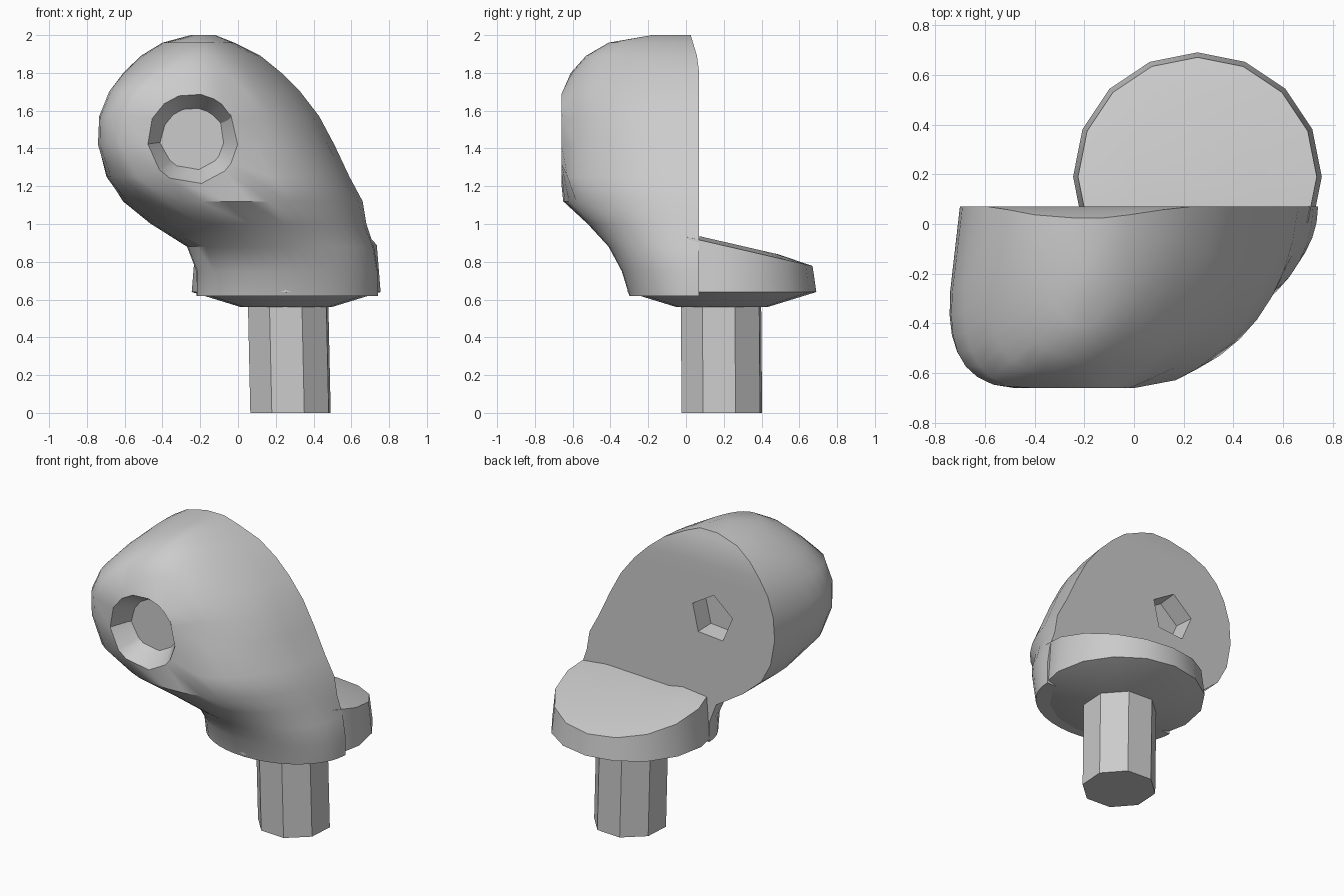
import bpy
import bmesh
from math import sin, cos, pi, copysign, hypot

cube = bpy.data.objects.get("Cube")
if cube:
    bpy.data.objects.remove(cube)

grey = bpy.data.materials.new("plain grey")
grey.use_nodes = True
grey.diffuse_color = (0.6, 0.6, 0.6, 1)
grey.node_tree.nodes["Principled BSDF"].inputs["Base Color"].default_value = (0.6, 0.6, 0.6, 1)


def loft(name, rings):
    """Closed solid through a list of equally long point rings."""
    bm = bmesh.new()
    loops = [[bm.verts.new(p) for p in ring] for ring in rings]
    n = len(loops[0])
    for low, high in zip(loops, loops[1:]):
        for i in range(n):
            j = (i + 1) % n
            bm.faces.new((low[i], low[j], high[j], high[i]))
    bm.faces.new(loops[0][::-1])
    bm.faces.new(loops[-1])
    bmesh.ops.recalc_face_normals(bm, faces=bm.faces)
    mesh = bpy.data.meshes.new(name)
    bm.to_mesh(mesh)
    bm.free()
    mesh.materials.append(grey)
    obj = bpy.data.objects.new(name, mesh)
    bpy.context.collection.objects.link(obj)
    return obj


def circle(x, y, z, r, n, turn=0.0):
    return [(x + r * cos(2 * pi * i / n + turn), y + r * sin(2 * pi * i / n + turn), z)
            for i in range(n)]


def smooth(obj, angle):
    bpy.ops.object.select_all(action='DESELECT')
    obj.select_set(True)
    bpy.context.view_layer.objects.active = obj
    bpy.ops.object.shade_smooth_by_angle(angle=angle)


# Head: flat-backed sections, each (height, left, right, front, squareness, lean)
SECTIONS = [
    (0.62, -0.22, 0.74, -0.30, 2.0, 0.0),
    (0.75, -0.22, 0.74, -0.34, 2.0, 0.0),
    (0.88, -0.27, 0.72, -0.41, 2.0, 0.0),
    (1.00, -0.46, 0.68, -0.52, 2.1, 0.05),
    (1.12, -0.60, 0.66, -0.65, 2.3, 0.10),
    (1.25, -0.67, 0.59, -0.69, 2.7, 0.16),
    (1.42, -0.70, 0.51, -0.67, 3.0, 0.19),
    (1.57, -0.69, 0.43, -0.67, 3.0, 0.19),
    (1.70, -0.65, 0.33, -0.68, 2.7, 0.16),
    (1.80, -0.59, 0.23, -0.61, 2.4, 0.11),
    (1.89, -0.51, 0.12, -0.53, 2.2, 0.05),
    (1.96, -0.40, -0.02, -0.41, 2.0, 0.0),
    (2.00, -0.25, -0.12, -0.18, 2.0, 0.0),
]


def head_section(z, left, right, front, power, lean, steps=20):
    back = 0.07 if z < 1.85 else 0.07 - (z - 1.85) * 0.3
    ring = []
    for i in range(steps + 1):
        c, s = cos(pi * i / steps), sin(pi * i / steps)
        x = (left + right) / 2 + (right - left) / 2 * copysign(abs(c) ** (2 / power), c)
        y = back - (back - front) * max(s, 0) ** (2 / power)
        ring.append((x - lean * s, y, z))
    return ring


head = loft("head", [head_section(*s) for s in SECTIONS])
AXIS_X, AXIS_Z = -0.24, 1.45

# Front socket: faces around the axis, rounded off and sunk into a bowl
bm = bmesh.new()
bm.from_mesh(head.data)
patch = []
for f in bm.faces:
    mid = f.calc_center_median()
    if mid.y < -0.5 and abs(mid.x - AXIS_X) < 0.23 and 1.25 < mid.z < 1.7:
        patch.append(f)
for v in {v for f in patch for v in f.verts}:
    if any(f not in patch for f in v.link_faces):
        dx, dz = v.co.x - AXIS_X, v.co.z - AXIS_Z
        grow = 0.24 / hypot(dx, dz)
        v.co = (AXIS_X + dx * grow, -0.66, AXIS_Z + dz * grow)
bmesh.ops.inset_region(bm, faces=patch, thickness=0.02)
for v in {v for f in patch for v in f.verts}:
    v.co.x += (AXIS_X - v.co.x) * 0.25
    v.co.z += (AXIS_Z - v.co.z) * 0.25
    v.co.y = -0.53
bm.to_mesh(head.data)
bm.free()

# Back socket: shallow five-sided hole
cutter = loft("back_socket", [[(x + AXIS_X, y, z + AXIS_Z) for x, z, y in circle(0, 0, depth, r, 5, 0.4)]
                              for depth, r in ((0.12, 0.16), (-0.05, 0.14))])
cut = head.modifiers.new("back_socket", 'BOOLEAN')
cut.operation = 'DIFFERENCE'
cut.solver = 'EXACT'
cut.object = cutter
bpy.context.view_layer.objects.active = head
bpy.ops.object.modifier_apply(modifier=cut.name)
bpy.data.objects.remove(cutter)
smooth(head, 0.6)

# Flange: thick disc whose top rises towards the head
flange_rings = [circle(0.255, 0.19, z, r, 16) for z, r in ((0.56, 0.24), (0.64, 0.5))]
for r, lift in ((0.48, 0.0), (0.3, 0.02)):
    flange_rings.append([(x, y, min(0.94, 0.78 + lift + 0.23 * (0.66 - y)))
                         for x, y, _ in circle(0.255, 0.19, 0, r, 16)])
flange = loft("flange", flange_rings)
smooth(flange, 0.45)

# Stem: faceted post under the flange
stem = loft("stem", [circle(0.278, 0.19, 0, 0.225, 8, 0.33),
                     circle(0.265, 0.185, 0.6, 0.225, 8, 0.33)])
smooth(stem, 0.5)
